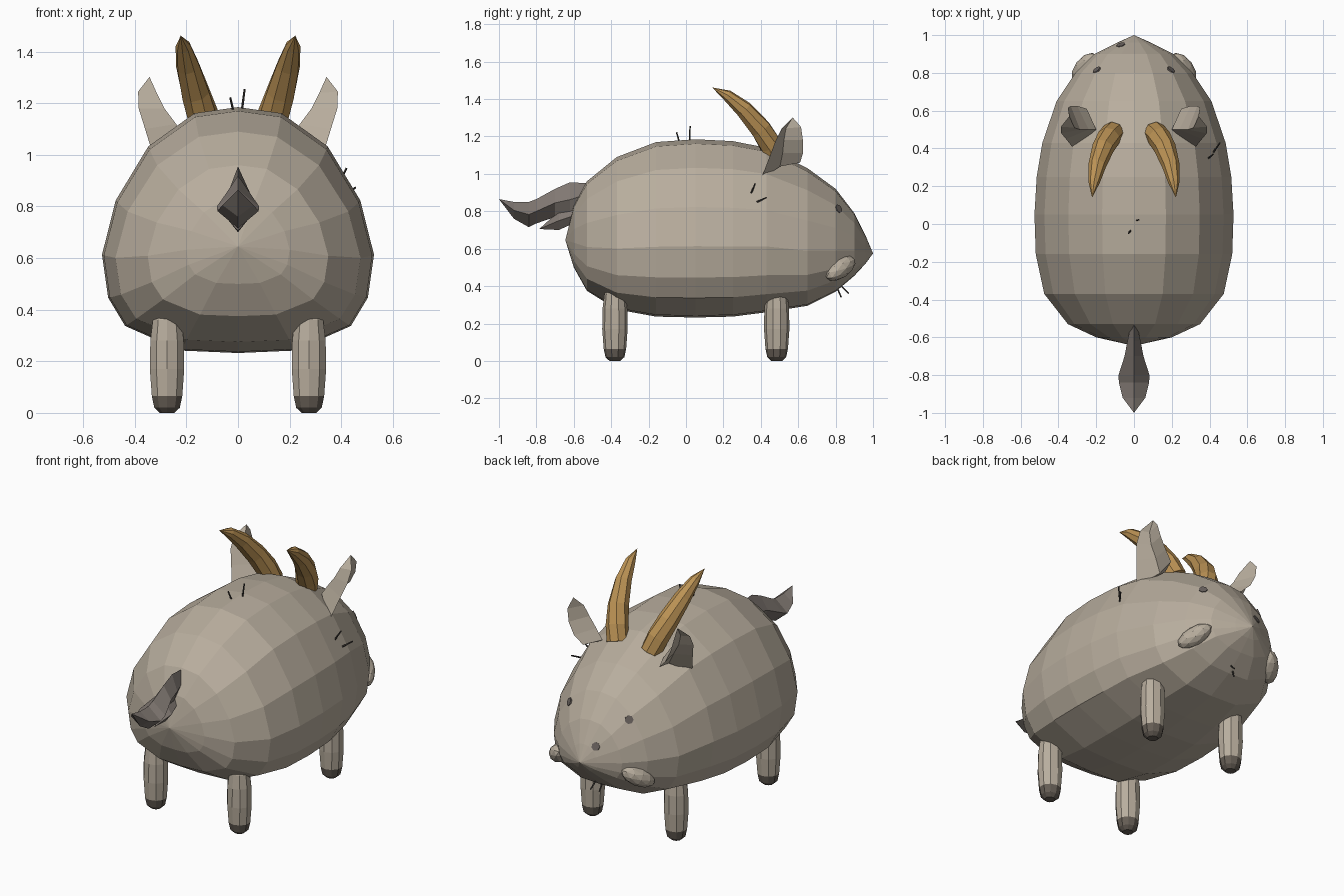
import bpy, bmesh, math
from mathutils import Vector
from mathutils.bvhtree import BVHTree

old = bpy.data.objects.get("Cube")
if old:
    bpy.data.objects.remove(old)


def material(name, r, g, b):
    m = bpy.data.materials.new(name)
    m.use_nodes = True
    m.diffuse_color = (r, g, b, 1)
    bsdf = m.node_tree.nodes["Principled BSDF"]
    bsdf.inputs["Base Color"].default_value = (r, g, b, 1)
    bsdf.inputs["Roughness"].default_value = 0.8
    return m


HIDE = material("warm grey hide", 0.48, 0.42, 0.34)
TAIL = material("dark grey hide", 0.22, 0.19, 0.17)
GOLD = material("golden horn", 0.5, 0.29, 0.09)
HOOF = material("dark hoof", 0.13, 0.11, 0.09)
HAIR = material("dark bristle", 0.05, 0.045, 0.04)
SPOT = material("grey spot", 0.14, 0.12, 0.11)


def finish(name, bm, *mats):
    bmesh.ops.recalc_face_normals(bm, faces=bm.faces)
    mesh = bpy.data.meshes.new(name)
    bm.to_mesh(mesh)
    bm.free()
    for m in mats:
        mesh.materials.append(m)
    ob = bpy.data.objects.new(name, mesh)
    bpy.context.collection.objects.link(ob)
    return ob


def loft(name, rings, *mats):
    """Skin a list of point rings; a ring of one point is a tip."""
    bm = bmesh.new()
    loops = [[bm.verts.new(p) for p in ring] for ring in rings]
    for a, b in zip(loops, loops[1:]):
        n = max(len(a), len(b))
        for i in range(n):
            j = (i + 1) % n
            quad = [a[i % len(a)], a[j % len(a)], b[j % len(b)], b[i % len(b)]]
            bm.faces.new(list(dict.fromkeys(quad)))
    for end in (loops[0], loops[-1]):
        if len(end) > 2:
            bm.faces.new(end)
    return finish(name, bm, *mats)


def tube(name, path, radii, sides, mat):
    rings = []
    for i, (p, r) in enumerate(zip(path, radii)):
        p = Vector(p)
        if r == 0:
            rings.append([p])
            continue
        ahead = Vector(path[min(i + 1, len(path) - 1)]) - Vector(path[max(i - 1, 0)])
        q = ahead.to_track_quat('Z', 'X')
        angles = [math.tau * k / sides for k in range(sides)]
        rings.append([p + q @ Vector((r * math.cos(a), r * math.sin(a), 0)) for a in angles])
    return loft(name, rings, mat)


# Body: one rounded cross-section scaled along the length
half = [(0, 1), (.32, .975), (.66, .84), (.9, .62), (1, .4),
        (.955, .225), (.83, .11), (.42, .01), (0, 0)]
section = half + [(-x, t) for x, t in reversed(half[1:-1])]
stations = [  # y, half width, bottom, top
    (-.6, .2, .5, .83), (-.53, .35, .375, .96), (-.37, .475, .275, 1.09),
    (-.16, .52, .237, 1.17), (.05, .527, .232, 1.185), (.25, .515, .237, 1.175),
    (.43, .485, .26, 1.14), (.65, .41, .295, 1.03), (.8, .31, .37, .92),
    (.9, .21, .455, .79), (.96, .09, .52, .67)]
rings = [[(0, -.645, .645)]]
rings += [[(w * x, y, lo + (hi - lo) * t) for x, t in section] for y, w, lo, hi in stations]
rings.append([(0, 1, .575)])
body = loft("body", rings, HIDE)
surface = BVHTree.FromPolygons([v.co for v in body.data.vertices],
                               [p.vertices[:] for p in body.data.polygons])

# Tail: flattened diamond sections with a small lower tuft
def diamond_loft(name, rows, tip):
    rows = [[(0, y, hi), (w, y, (hi + lo) / 2), (0, y, lo), (-w, y, (hi + lo) / 2)]
            for y, w, lo, hi in rows]
    loft(name, rows + [[tip]], TAIL)


diamond_loft("tail", [(-.53, .015, .83, .95), (-.62, .035, .77, .955), (-.7, .05, .77, .92),
                      (-.8, .082, .735, .865), (-.84, .08, .715, .85), (-.92, .06, .76, .85)],
             (0, -1, .865))
diamond_loft("tail_tuft", [(-.59, .02, .74, .82), (-.68, .04, .7, .8)], (0, -.785, .705))

# Legs with dark soles
leg_profile = [(0, .03), (.02, .052), (.065, .062), (.17, .07), (.28, .068), (.36, .058), (.41, .03)]
for end, y in (("rear", .485), ("front", -.38)):
    for side, x in (("left", .275), ("right", -.275)):
        rings = []
        for z, r in leg_profile:
            angles = [math.tau * (k + .5) / 10 for k in range(10)]
            rings.append([(x + r * math.cos(a), y + r * .97 * math.sin(a), z) for a in angles])
        leg = loft(f"{end}_{side}_leg", rings, HIDE, HOOF)
        for f in leg.data.polygons:
            f.material_index = 1 if f.center.z < .06 else 0

horn_path = [(.11, .485, 1.07), (.135, .455, 1.15), (.165, .4, 1.24),
             (.195, .31, 1.345), (.212, .22, 1.42), (.222, .14, 1.462)]
horn_radii = [.06, .062, .058, .047, .03, 0]
# Ear sections: back rim, shell, front rim; the hollow is added inside
ear_rows = [[(.32, .40, .97), (.2, .5, 1.06), (.25, .61, 1.06)],
            [(.36, .45, 1.1), (.24, .5, 1.12), (.3, .625, 1.11)],
            [(.385, .48, 1.18), (.285, .5, 1.18), (.335, .625, 1.18)],
            [(.387, .515, 1.245), (.315, .51, 1.24), (.35, .615, 1.25)]]

for side, s in (("left", 1), ("right", -1)):
    def flip(p):
        return Vector((p[0] * s, p[1], p[2]))

    # Horns
    tube(f"{side}_horn", [flip(p) for p in horn_path], horn_radii, 8, GOLD)

    # Cupped ears
    rings = []
    for row in ear_rows:
        a, b, c = [flip(p) for p in row]
        rings.append([a, b, c, b.lerp((a + c) / 2, .45)])
    loft(f"{side}_ear", rings + [[flip((.343, .57, 1.302))]], HIDE)

    # Cheek lumps beside the mouth
    bm = bmesh.new()
    bmesh.ops.create_icosphere(bm, subdivisions=2, radius=1)
    q = flip((-.12, .16, .11)).to_track_quat('Z', 'X')
    for v in bm.verts:
        v.co = flip((.262, .825, .495)) + q @ Vector((v.co.x * .052, v.co.y * .052, v.co.z * .105))
    bmesh.ops.dissolve_limit(bm, angle_limit=.3, verts=bm.verts, edges=bm.edges)
    finish(f"{side}_cheek", bm, HIDE)

# Wedge-shaped mouth under the snout
loft("mouth", [[(-.18, .905, .535), (0, .985, .566), (.18, .905, .535), (0, .85, .53)],
               [(-.15, .9, .515), (0, .968, .54), (.15, .9, .515), (0, .85, .51)]], GOLD)

# Bristles on the back, flank and chin
bristles = [((-.018, -.035, 1.17), (-.03, -.05, 1.222)), ((.015, .02, 1.17), (.026, .022, 1.255)),
            ((.39, .345, .89), (.42, .37, .948)), ((.42, .38, .85), (.455, .43, .873)),
            ((-.02, .8, .41), (-.01, .83, .34)), ((.01, .82, .41), (.02, .87, .36))]
for i, (a, b) in enumerate(bristles):
    tube(f"bristle_{i + 1}", [a, b], [.005, .004], 5, HAIR)

# Eyes and nostril: thin plates laid on the body surface
for name, p in (("left_eye", (.2, .82, .815)), ("right_eye", (-.2, .82, .815)),
                ("nostril", (-.07, .95, .67))):
    spot, normal, _, _ = surface.find_nearest(Vector(p))
    q = normal.to_track_quat('Z', 'Y')
    rings = [[spot + q @ Vector((.024 * math.cos(k * math.tau / 7), .024 * math.sin(k * math.tau / 7), h))
              for k in range(7)] for h in (-.004, .004)]
    loft(name, rings, SPOT)
